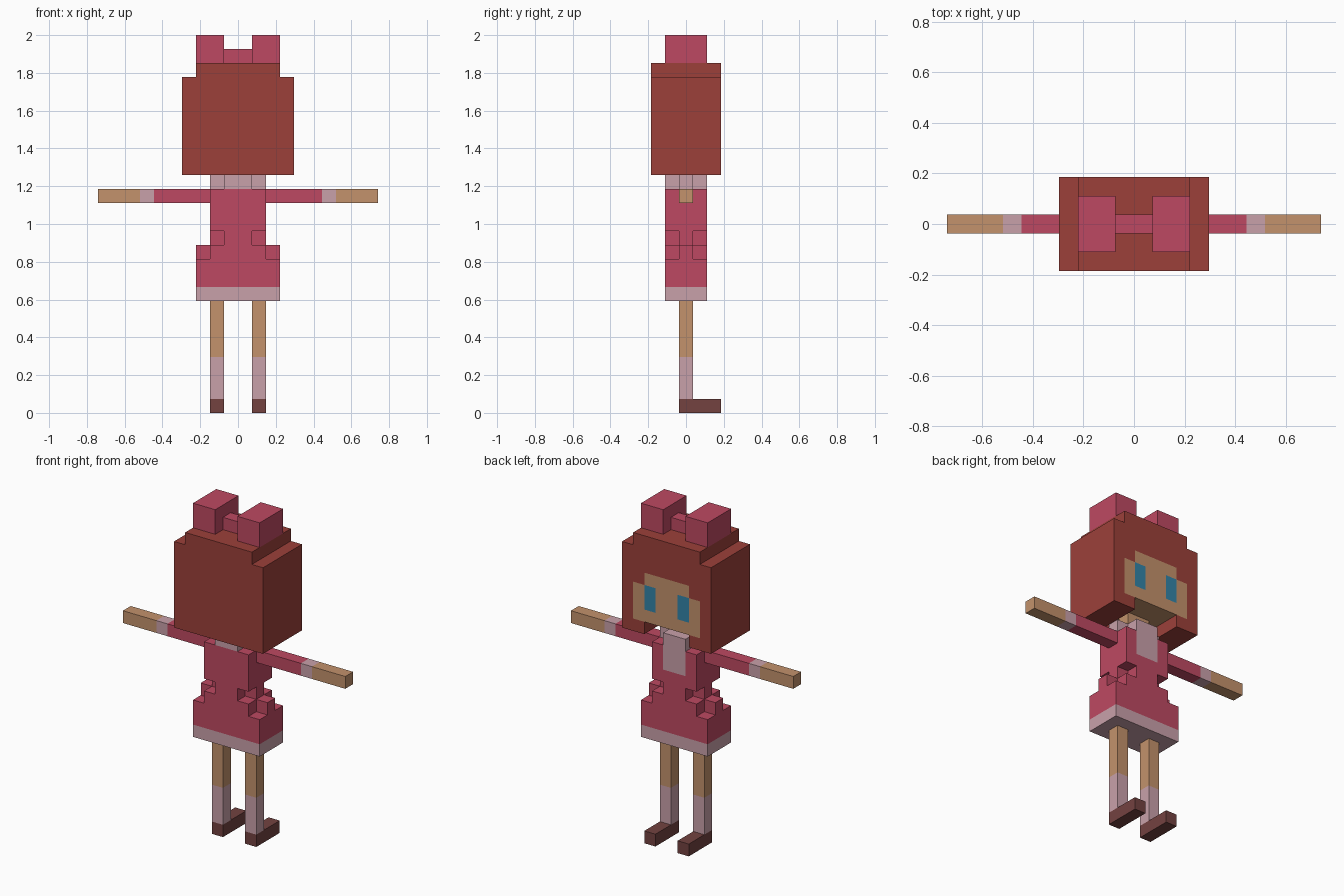
import bpy, bmesh
from mathutils import Vector

if "Cube" in bpy.data.objects:
    bpy.data.objects.remove(bpy.data.objects["Cube"])

U = 2 / 27  # one block; the figure is 27 blocks tall


def srgb(r, g, b):
    lin = [(c / 255 / 12.92) if c < 10 else ((c / 255 + 0.055) / 1.055) ** 2.4 for c in (r, g, b)]
    return (*lin, 1)


COLOURS = {
    "hair_red_brown": srgb(156, 64, 58),
    "dress_pink": srgb(190, 73, 98),
    "trim_pale_pink": srgb(201, 161, 170),
    "skin_tan": srgb(195, 146, 108),
    "shoe_brown": srgb(115, 66, 64),
    "eye_blue": srgb(52, 132, 168),
}
MATS = {}
for label, colour in COLOURS.items():
    MATS[label] = bpy.data.materials.new(label)
    MATS[label].diffuse_color = colour
HAIR, PINK, TRIM, SKIN, SHOE, EYE = COLOURS


def cells(box):
    """Block cells in a box (x0, x1, y0, y1, z0, z1); y cells are centred on y = 0."""
    x0, x1, y0, y1, z0, z1 = box
    return {(x, y, z) for x in range(x0, x1) for y in range(y0, y1) for z in range(z0, z1)}


def part(name, boxes, rule, cuts=()):
    """Outer skin of a union of boxes minus cuts; rule(cell, direction) picks the colour."""
    solid = set().union(*map(cells, boxes)).difference(*map(cells, cuts))
    bm = bmesh.new()
    verts, slots = {}, []

    def vert(p):
        key = tuple(round(c * 2) for c in p)
        if key not in verts:
            verts[key] = bm.verts.new(p * U)
        return verts[key]

    for cell in sorted(solid):
        centre = Vector(cell) + Vector((0.5, 0, 0.5))
        for axis in range(3):
            for sign in (-1, 1):
                n = Vector((0, 0, 0))
                n[axis] = sign
                if tuple(int(a + b) for a, b in zip(cell, n)) in solid:
                    continue
                s = Vector((0, 0, 0))
                s[(axis + 1) % 3] = 0.5
                t = n.cross(s)
                mid = centre + n * 0.5
                face = bm.faces.new([vert(mid + q) for q in (-s - t, s - t, s + t, t - s)])
                colour = rule(cell, tuple(int(c) for c in n)) if callable(rule) else rule
                if colour not in slots:
                    slots.append(colour)
                face.material_index = slots.index(colour)
    mesh = bpy.data.meshes.new(name)
    bm.to_mesh(mesh)
    bm.free()
    for colour in slots:
        mesh.materials.append(MATS[colour])
    obj = bpy.data.objects.new(name, mesh)
    bpy.context.collection.objects.link(obj)
    return obj


def pair(name, box, rule):
    """A part and its mirror image across x = 0."""
    x0, x1, *rest = box
    part("right_" + name, [box], rule)
    part("left_" + name, [(-x1, -x0, *rest)], rule)


def across(x):
    """Distance of a cell from the centre line, the same on both sides."""
    return x if x >= 0 else -x - 1


# Head: hair block with a cut under the chin and the face on the +y side
def head_colour(cell, n):
    x, y, z = across(cell[0]), cell[1], cell[2]
    if n == (0, 1, 0) and y == 2:
        if x == 1 and z in (19, 20):
            return EYE
        if (x < 3 and 18 <= z < 21) or (x < 2 and z == 21):
            return SKIN
    if n == (0, 0, -1) and z == 18:
        return SKIN
    return HAIR


part("head", [(-4, 4, -2, 3, 17, 24), (-3, 3, -2, 3, 24, 25)], head_colour,
     cuts=[(-2, 2, -1, 3, 17, 18)])
part("neck", [(-1, 1, 0, 1, 16, 18)], SKIN)

# Hair bow
pair("bow_loop", (1, 3, -1, 2, 25, 27), PINK)
part("bow_knot", [(-1, 1, 0, 1, 25, 26)], PINK)

# Collar: a cross-shaped ring around the neck
part("collar", [(-1, 1, -1, 2, 16, 17), (-2, 2, 0, 1, 16, 17)], TRIM,
     cuts=[(-1, 1, 0, 1, 16, 17)])


# Dress: bodice, nipped waist, flared skirt, pale hem and bib
def dress_colour(cell, n):
    x, y, z = cell
    bib = n == (0, 1, 0) and across(x) < 1 and z in (14, 15)
    return TRIM if z == 8 or bib else PINK


part("dress", [
    (-2, 2, -1, 2, 13, 16),
    (-1, 1, -1, 2, 12, 13), (-2, 2, 0, 1, 12, 13),
    (-2, 2, -1, 2, 11, 12), (-3, 3, 0, 1, 11, 12),
    (-3, 3, -1, 2, 8, 11),
], dress_colour)

# Arms: sleeve, cuff, bare forearm
pair("arm", (2, 10, 0, 1, 15, 16),
     lambda c, n: PINK if across(c[0]) < 6 else TRIM if across(c[0]) < 7 else SKIN)

# Legs with socks, and shoes pointing to +y
pair("leg", (1, 2, 0, 1, 1, 8), lambda c, n: TRIM if c[2] < 4 else SKIN)
pair("shoe", (1, 2, 0, 3, 0, 1), SHOE)

for m in bpy.data.materials:
    if m.users and not m.is_grease_pencil:
        m.use_nodes = True
        m.node_tree.nodes["Principled BSDF"].inputs["Base Color"].default_value = m.diffuse_color
